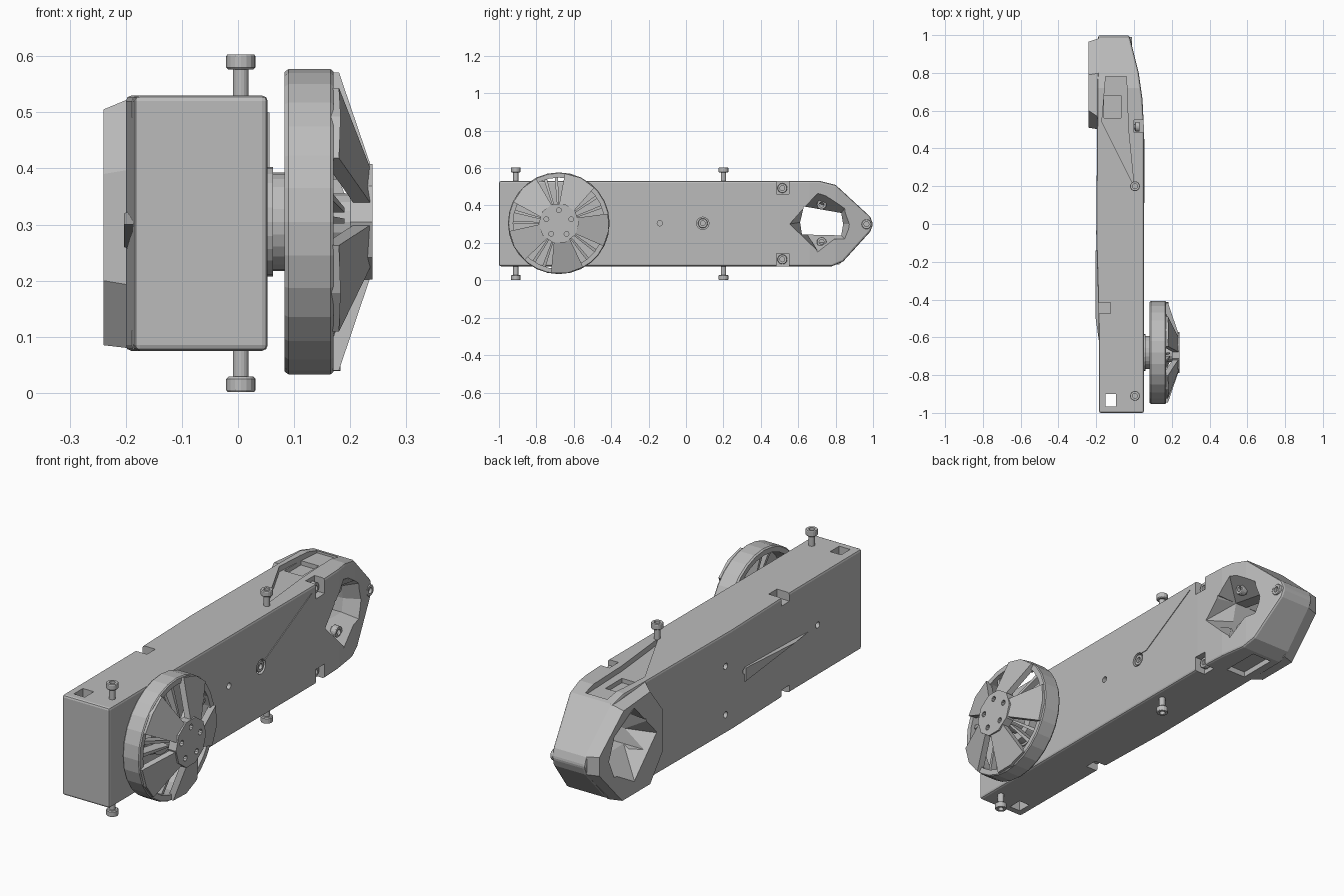
import bpy, bmesh, math
from mathutils import Vector, Matrix

if "Cube" in bpy.data.objects:
    bpy.data.objects.remove(bpy.data.objects["Cube"])

grey = bpy.data.materials.new("plain grey")
grey.use_nodes = True
GREY = (0.5, 0.5, 0.5, 1)
grey.diffuse_color = GREY
grey.node_tree.nodes["Principled BSDF"].inputs["Base Color"].default_value = GREY


def finish(name, bm):
    bmesh.ops.recalc_face_normals(bm, faces=bm.faces)
    mesh = bpy.data.meshes.new(name)
    bm.to_mesh(mesh)
    bm.free()
    mesh.materials.append(grey)
    ob = bpy.data.objects.new(name, mesh)
    bpy.context.collection.objects.link(ob)
    return ob


def loft(name, first, second):
    """Solid between two matching outlines of 3D points."""
    bm = bmesh.new()
    a = [bm.verts.new(p) for p in first]
    b = [bm.verts.new(p) for p in second]
    bm.faces.new(a)
    bm.faces.new(b)
    for i in range(len(a)):
        j = (i + 1) % len(a)
        bm.faces.new((a[i], a[j], b[j], b[i]))
    return finish(name, bm)


def side(points, x):
    return [(x, y, z) for y, z in points]


def plan(points, z):
    return [(x, y, z) for x, y in points]


def box(name, lo, hi):
    corners = [(lo[0], lo[1]), (hi[0], lo[1]), (hi[0], hi[1]), (lo[0], hi[1])]
    return loft(name, plan(corners, lo[2]), plan(corners, hi[2]))


def lathe(name, profile, centre, axis, steps=24):
    """Turn a closed (along, radius) profile round an axis."""
    bm = bmesh.new()
    rings = []
    for i in range(steps):
        t = 2 * math.pi * i / steps
        rings.append([bm.verts.new((r * math.cos(t), r * math.sin(t), h)) for h, r in profile])
    n = len(profile)
    for i in range(steps):
        p, q = rings[i], rings[(i + 1) % steps]
        for k in range(n):
            m = (k + 1) % n
            bm.faces.new((p[k], p[m], q[m], q[k]))
    turn = Vector((0, 0, 1)).rotation_difference(Vector(axis)).to_matrix().to_4x4()
    bm.transform(Matrix.Translation(centre) @ turn)
    return finish(name, bm)


def rod(name, r, start, end, sides=16):
    start, end = Vector(start), Vector(end)
    bm = bmesh.new()
    bmesh.ops.create_cone(bm, cap_ends=True, segments=sides, radius1=r, radius2=r,
                          depth=(end - start).length)
    turn = Vector((0, 0, 1)).rotation_difference(end - start).to_matrix().to_4x4()
    bm.transform(Matrix.Translation((start + end) / 2) @ turn)
    return finish(name, bm)


def apply(ob, kind, **settings):
    mod = ob.modifiers.new(kind, kind)
    for key, value in settings.items():
        setattr(mod, key, value)
    bpy.context.view_layer.objects.active = ob
    bpy.ops.object.modifier_apply(modifier=mod.name)


def combine(ob, tool, operation="DIFFERENCE"):
    tool.hide_render = True
    apply(ob, "BOOLEAN", operation=operation, object=tool, solver="EXACT")
    bpy.data.objects.remove(tool)


# Long housing: side outline crossed with plan outline
side_shape = [(-1, .075), (-1, .53), (.72, .53), (.80, .51), (.985, .34),
              (1, .30), (.985, .26), (.84, .10), (.78, .075)]
plan_shape = [(-.185, -1), (.053, -1), (.053, .5), (.045, .66), (.025, .8), (0, .9),
              (-.025, 1), (-.19, 1), (-.195, .5), (-.2, -.05), (-.187, -.5)]
body = loft("housing", side(side_shape, -.4), side(side_shape, .3))
combine(body, loft("plan_cutter", plan(plan_shape, -.1), plan(plan_shape, .8)), "INTERSECT")
apply(body, "BEVEL", width=.01, segments=2, limit_method="ANGLE", angle_limit=math.radians(40))

# Faceted cover on the tail
cover_base = [(.50, .40), (.56, .53), (.80, .51), (.985, .34), (.985, .26),
              (.82, .085), (.57, .078), (.50, .19)]
cover_face = [(.51, .39), (.60, .505), (.79, .49), (.965, .345), (.965, .26),
              (.80, .085), (.60, .085), (.51, .2)]
combine(body, loft("cover", side(cover_base, -.18), side(cover_face, -.24)), "UNION")

# Window through the tail, flared on both faces
flare = [(.55, .30), (.72, .48), (.86, .40), (.90, .30), (.86, .21), (.72, .13)]
window = [(.61, .31), (.63, .395), (.83, .36), (.84, .30), (.83, .24), (.62, .245)]
combine(body, loft("window_cutter", side(window, -.3), side(window, .2)))
combine(body, loft("flare_cutter", side(flare, .06), side(window, -.06)))
combine(body, loft("flare_cutter", side(flare, -.25), side(window, -.12)))

# Recesses in the top and bottom of the tail
recess = [(0, .2), (-.17, .54), (-.15, .78), (-.04, .78), (-.03, .5)]
combine(body, loft("top_recess", plan(recess, .505), plan(recess, .6)))
combine(body, box("deep_recess", (-.16, .56, .485), (-.07, .68, .6)))
combine(body, box("bottom_recess", (-.15, .58, 0), (-.05, .76, .10)))

# Corner notches, slots and drilled holes
for lo, hi in ((.462, .6), (0, .142)):
    combine(body, box("notch", (0, .485, lo), (.1, .55, hi)))
    combine(body, box("edge_slot", (-.3, -.475, lo + .03 if lo else 0),
                      (-.125, -.415, hi if lo else .11)))
combine(body, box("belt_slot", (-.15, -.965, 0), (-.095, -.9, .7)))
for y, z, r, x0, x1 in ((.09, .305, .033, .02, .1), (-.14, .305, .014, .02, .1),
                        (.965, .30, .026, -.06, .1), (-.68, .305, .014, -.3, -.1),
                        (-.14, .305, .014, -.3, -.1), (0, .38, .014, -.3, -.1),
                        (0, .16, .014, -.3, -.1)):
    combine(body, rod("drill", r, (x0, y, z), (x1, y, z)))

# Thin slivers on both faces
loft("side_sliver", side([(.11, .325), (.45, .50), (.15, .325)], .05),
     side([(.11, .325), (.45, .50), (.15, .325)], .056))
wedge = [(-.14, .33), (-.14, .25), (-.66, .30)]
loft("rear_sliver", side(wedge, -.18), side([(-.14, .32), (-.14, .26), (-.5, .30)], -.203))


def bolt(name, root, direction, neck, head):
    """Socket-head bolt: shaft, head ring and recessed socket."""
    root, d = Vector(root), Vector(direction)
    rod(name + "_shaft", .014, root - d * .03, root + d * (neck + .012))
    cap = lathe(name + "_head", [(0, .013), (0, .022), (.004, .026), (head - .003, .026),
                                 (head, .024), (head, .013)], root + d * neck, d, 16)
    return cap


# Clamp bolts above and below, screws in the notches and side bores
for place, y in (("front", -.91), ("rear", .2)):
    bolt(place + "_top_bolt", (.005, y, .53), (0, 0, 1), .046, .027)
    bolt(place + "_bottom_bolt", (.005, y, .075), (0, 0, -1), .046, .027)
for name, x, y, z in (("upper_notch", .0, .515, .493), ("lower_notch", .0, .515, .112),
                      ("middle", .02, .09, .305), ("tip", -.04, .965, .30)):
    bolt(name + "_screw", (x, y, z), (1, 0, 0), .005, .025)
for z in (.405, .205):
    bolt("window_screw", (-.05, .725, z), (1, 0, 0), .02, .03)

# Wheel: rim, hub, spokes and inner ribs
CY, CZ = -.68, .305
lathe("wheel_rim", [(.083, .244), (.083, .267), (.09, .272), (.165, .272), (.17, .268), (.17, .244)],
      (0, CY, CZ), (1, 0, 0), 28)
rod("axle_flange", .098, (.04, CY, CZ), (.062, CY, CZ), 24)
rod("axle", .088, (.06, CY, CZ), (.10, CY, CZ), 24)
rod("axle_core", .05, (.10, CY, CZ), (.2, CY, CZ), 16)
hub = rod("wheel_hub", .108, (.20, CY, CZ), (.24, CY, CZ), 10)


def polar(x, r, degrees):
    t = math.radians(degrees)
    return (x, CY + r * math.cos(t), CZ + r * math.sin(t))


for i in range(5):
    a = 64 + 72 * i
    # Wide sloping spoke
    front = [polar(.24, .09, a - 26), polar(.18, .268, a - 19), polar(.183, .27, a),
             polar(.18, .268, a + 19), polar(.24, .09, a + 26)]
    loft("spoke", front, [(x - .03, y, z) for x, y, z in front])
    # Narrow ribs in the gap
    for b in (a + 29, a + 43):
        rib = [polar(.19, .08, b - 3), polar(.15, .25, b - 2),
               polar(.15, .25, b + 2), polar(.19, .08, b + 3)]
        loft("rib", rib, [(x - .05, y, z) for x, y, z in rib])
    hole = polar(.22, .07, a + 26)
    combine(hub, rod("hub_drill", .013, hole, (.3, hole[1], hole[2]), 10))
